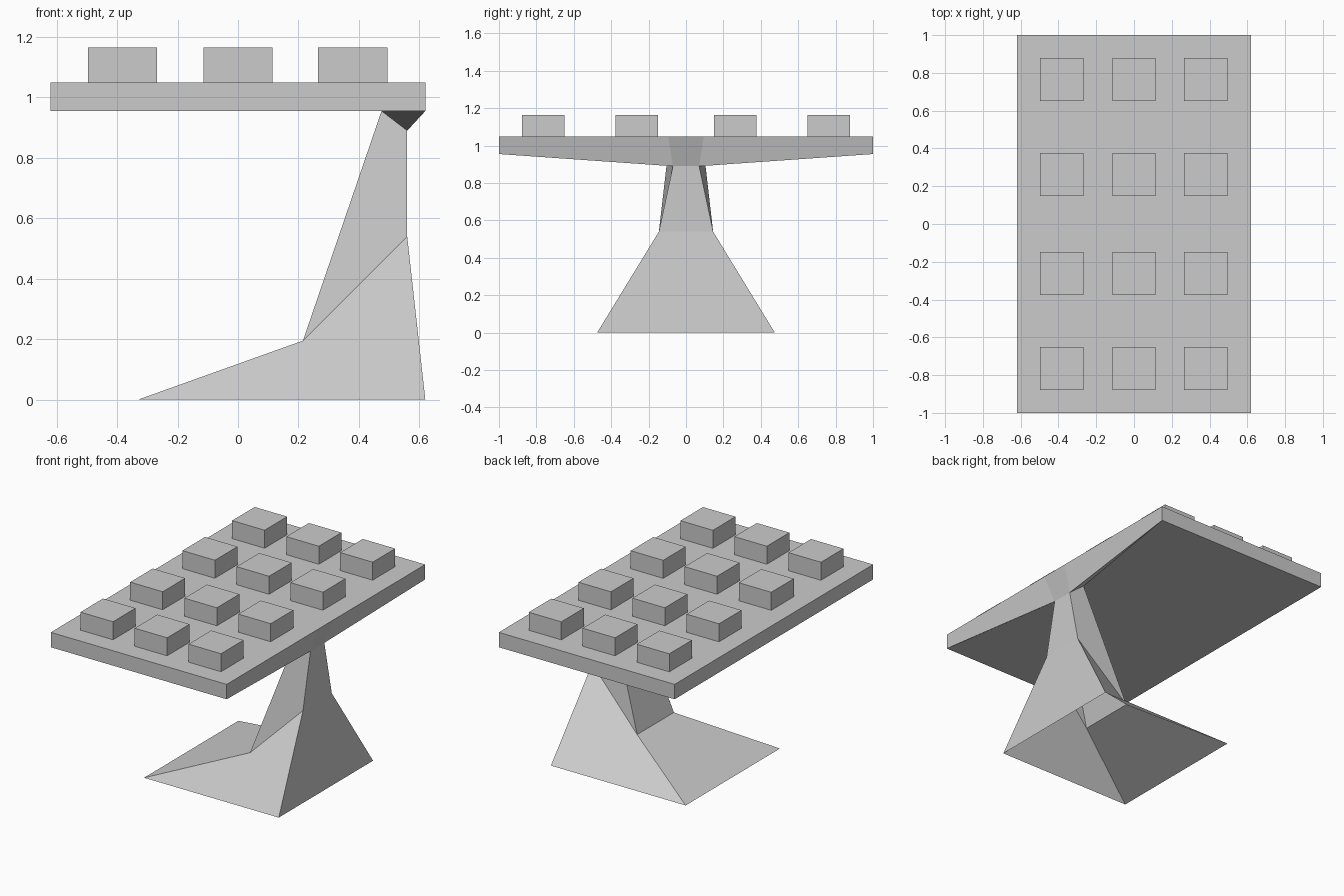
import bpy, bmesh
from mathutils import Matrix, Vector

if "Cube" in bpy.data.objects:
    bpy.data.objects.remove(bpy.data.objects["Cube"])


def finish(name, bm):
    mesh = bpy.data.meshes.new(name)
    bm.to_mesh(mesh)
    bm.free()
    obj = bpy.data.objects.new(name, mesh)
    bpy.context.collection.objects.link(obj)
    return obj


def ring(bm, left, right):
    """Four corners from two (x, half width, z) edges mirrored across y."""
    (xl, wl, zl), (xr, wr, zr) = left, right
    return [bm.verts.new(p) for p in
            ((xl, -wl, zl), (xr, -wr, zr), (xr, wr, zr), (xl, wl, zl))]


def loft(name, lower, upper):
    """Open four-sided shell between two rings."""
    bm = bmesh.new()
    a, b = ring(bm, *lower), ring(bm, *upper)
    for i in range(4):
        j = (i + 1) % 4
        bm.faces.new((a[i], a[j], b[j], b[i]))
    return finish(name, bm)


# Flared foot (open below) and tapering neck
ground = ((-0.33, 0.475, 0), (0.62, 0.475, 0))
collar = ((0.215, 0.185, 0.195), (0.56, 0.145, 0.54))
head = ((0.475, 0.097, 0.955), (0.56, 0.07, 0.89))
loft("foot", ground, collar)
loft("neck", collar, head)

# Deck with its right edge drawn down into the neck
X, Y, TOP, LOW = 0.62, 1.0, 1.05, 0.955
bm = bmesh.new()
top = ring(bm, (-X, Y, TOP), (X, Y, TOP))
low = ring(bm, (-X, Y, LOW), (X, Y, LOW))
joint = ring(bm, *head)
lip_front = bm.verts.new((X, -0.095, TOP))
lip_back = bm.verts.new((X, 0.095, TOP))
for f in (
    (top[0], top[1], lip_front, lip_back, top[2], top[3]),      # top
    (low[0], low[1], top[1], top[0]),                           # front edge
    (low[2], low[3], top[3], top[2]),                           # back edge
    (low[3], low[0], top[0], top[3]),                           # left edge
    (low[1], joint[1], lip_front, top[1]),                      # right edge
    (joint[1], joint[2], lip_back, lip_front),
    (joint[2], low[2], top[2], lip_back),
    (low[0], low[3], joint[3], joint[0]),                       # underside
    (low[0], joint[0], low[1]),
    (low[3], low[2], joint[3]),
    (low[1], joint[0], joint[1]),                               # brackets
    (low[2], joint[2], joint[3]),
):
    bm.faces.new(f)
finish("deck", bm)

# Grid of square studs on the deck
bm = bmesh.new()
size = Vector((0.229, 0.227, 0.115))
for x in (-0.382, 0, 0.38):
    for y in (-0.764, -0.263, 0.263, 0.764):
        bmesh.ops.create_cube(
            bm, size=1,
            matrix=Matrix.Translation((x, y, TOP + size.z / 2)) @ Matrix.Diagonal(size).to_4x4())
bmesh.ops.delete(bm, geom=[f for f in bm.faces if f.normal.z < -0.5 or
                           f.calc_center_median().z < TOP + 0.01], context='FACES')
bm.normal_update()
finish("studs", bm)
